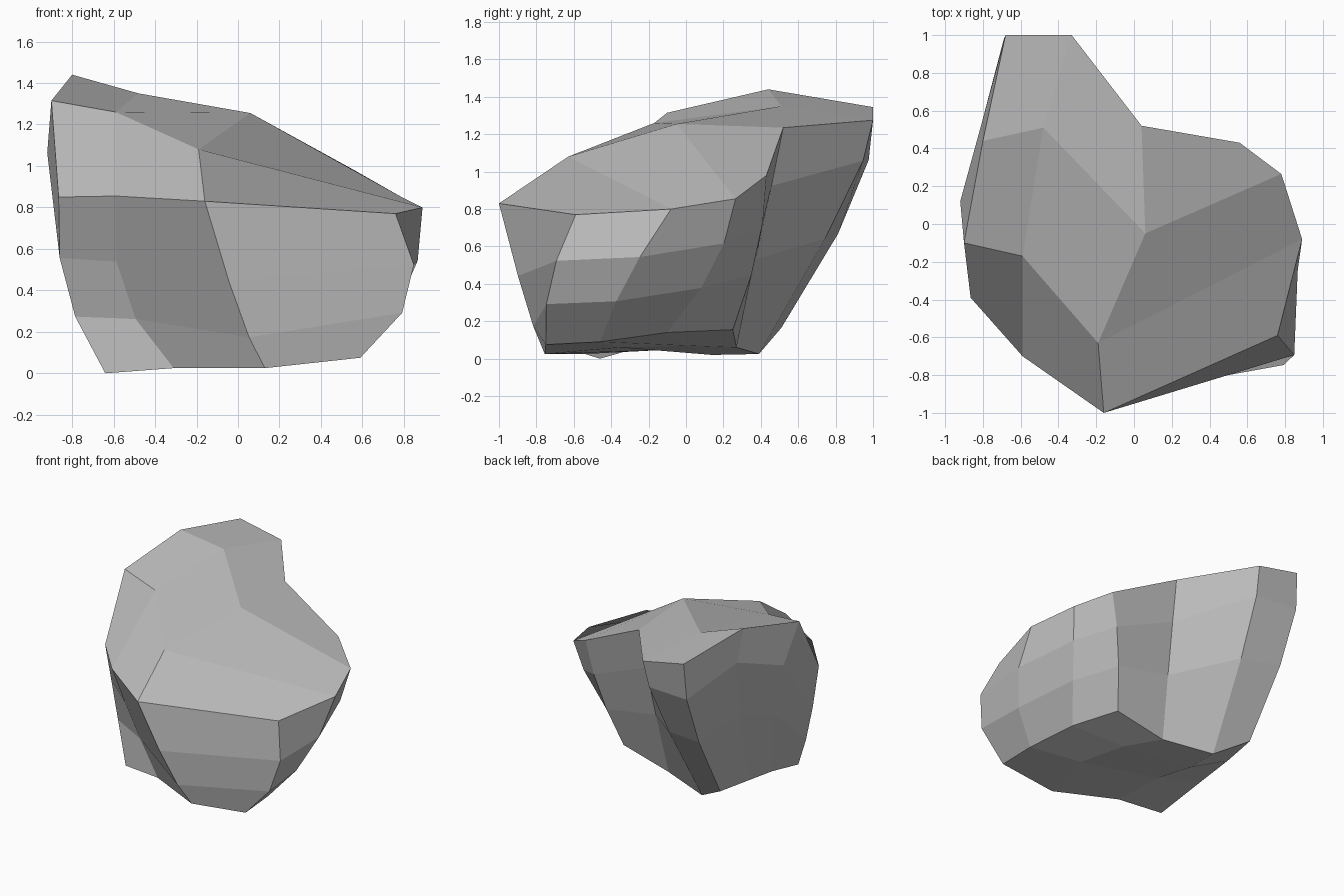
import bpy
import bmesh
from mathutils import Vector

cube = bpy.data.objects.get("Cube")
if cube:
    bpy.data.objects.remove(cube)

# The boulder is a block of three by three panels per side. Twelve ribs run
# down its flanks, counter-clockwise from the front corner on the -x side.
RIM = [(-.865, -.39, .85), (-.59, -.7, .855), (-.16, -1, .83), (.76, -.59, .77),
       (.89, -.08, .8), (.78, .265, .855), (.56, .43, .98), (.04, .52, 1.235),
       (-.33, 1, 1.275), (-.68, 1, 1.345), (-.8, .44, 1.44), (-.9, -.1, 1.315)]
FOOT = [(-.64, -.46, 0), (-.31, -.54, .025), (.13, -.755, .025), (.59, -.75, .075),
        (.58, -.46, .09), (.49, -.1, .14), (.36, .25, .155), (-.04, .27, .06),
        (-.41, .39, .025), (-.65, .51, .165), (-.69, .22, .15), (-.69, -.07, .11)]
# How far each rib bulges away from the straight line between rim and foot
BULGE = [(-.07, .09, -.01), (-.09, .1, -.04), (.02, .02, -.12), (.145, -.05, -.015),
         (.08, -.04, -.02), (.05, .06, 0), (.01, .04, .02), (.01, .02, .08),
         (.01, .15, .2), (-.02, .14, .11), (-.045, .16, .2), (-.09, .21, .15)]
# Inner corners of the crown and the underside: front pair, then back pair
CROWN = [(-.59, -.17, 1.26), (-.19, -.63, 1.08), (-.48, .51, 1.35), (.06, -.05, 1.255)]
UNDERSIDE = [(-.35, -.15, .045), (.2, -.35, .06), (-.4, .14, .02), (.1, 0, .07)]


def add_cap(bm, ring, inner, flip):
    """Close a ring of twelve vertices with a three by three grid of quads."""
    a, b, c, d = [bm.verts.new(p) for p in inner]
    grid = [ring[:4],
            [ring[-1], a, b, ring[4]],
            [ring[-2], c, d, ring[5]],
            ring[6:10][::-1]]
    for low, high in zip(grid, grid[1:]):
        for i in range(3):
            quad = [low[i], low[i + 1], high[i + 1], high[i]]
            bm.faces.new(quad[::-1] if flip else quad)


def add_band(bm, upper, lower):
    """Join two rings of the flank with quads."""
    count = len(upper)
    for i in range(count):
        j = (i + 1) % count
        bm.faces.new([upper[i], lower[i], lower[j], upper[j]])


def flank_ring(bm, step):
    """One level of the flank, from the rim (step 0) to the foot (step 3)."""
    ring = []
    for top, base, bulge in zip(RIM, FOOT, BULGE):
        point = Vector(top).lerp(Vector(base), step / 3)
        if step in (1, 2):
            point += Vector(bulge)
        ring.append(bm.verts.new(point))
    return ring


# Single stone colour
stone = bpy.data.materials.new("stone_grey")
stone.use_nodes = True
grey = (.5, .5, .5, 1)
stone.diffuse_color = grey
stone.node_tree.nodes["Principled BSDF"].inputs["Base Color"].default_value = grey

# Boulder: flank bands, crown and underside
bm = bmesh.new()
rings = [flank_ring(bm, step) for step in range(4)]
for upper, lower in zip(rings, rings[1:]):
    add_band(bm, upper, lower)
add_cap(bm, rings[0], CROWN, flip=False)
add_cap(bm, rings[-1], UNDERSIDE, flip=True)
bmesh.ops.recalc_face_normals(bm, faces=bm.faces)

mesh = bpy.data.meshes.new("boulder")
bm.to_mesh(mesh)
bm.free()
mesh.materials.append(stone)
mesh.shade_flat()
boulder = bpy.data.objects.new("boulder", mesh)
bpy.context.collection.objects.link(boulder)
